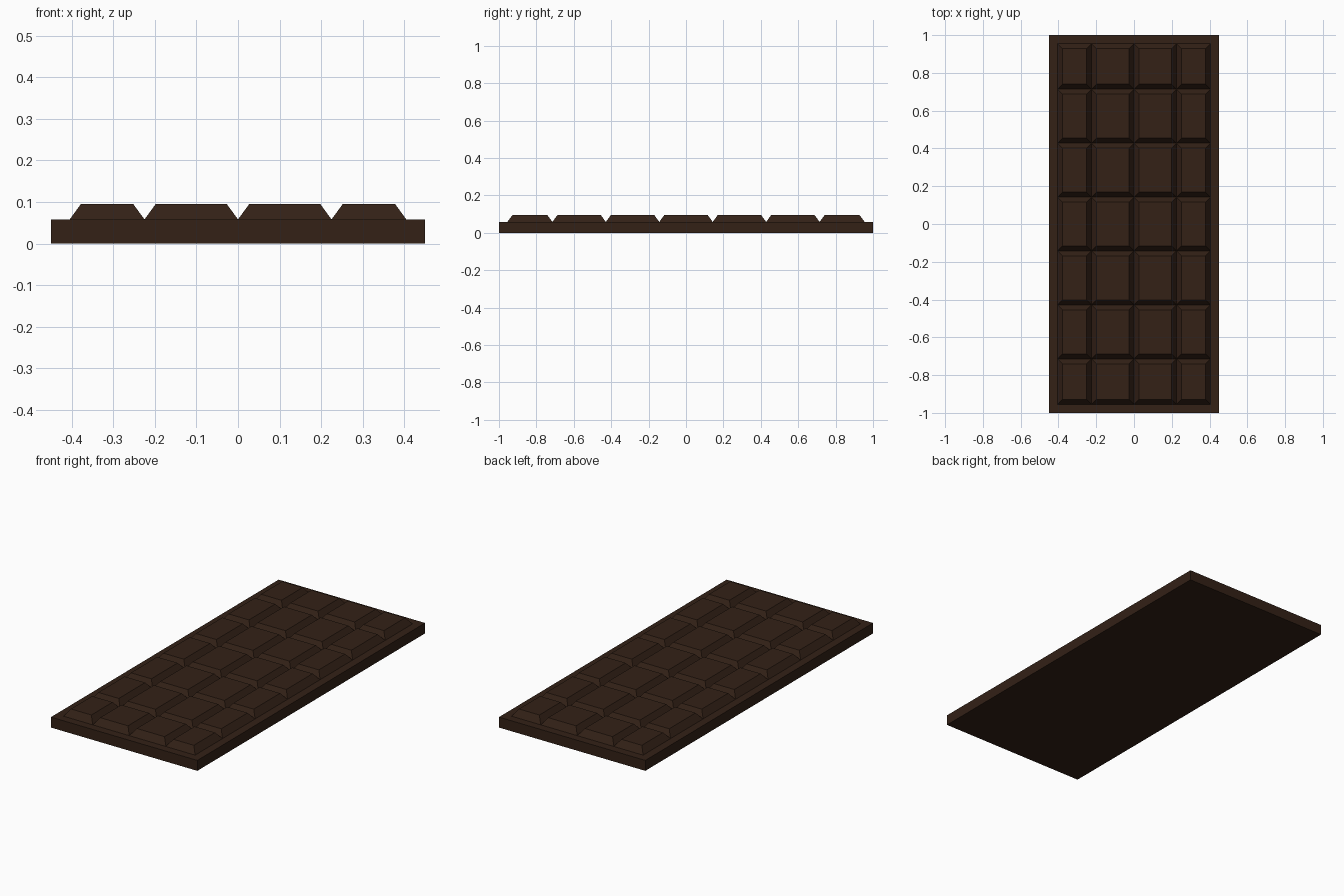
import bpy, bmesh

if "Cube" in bpy.data.objects:
    bpy.data.objects.remove(bpy.data.objects["Cube"])

BASE_TOP, TILE_TOP, SLOPE = 0.058, 0.095, 0.027
X_GROOVES = [-0.405, -0.225, 0, 0.225, 0.405]
Y_GROOVES = [-0.955] + [(2 * i - 5) / 7 for i in range(6)] + [0.955]

chocolate = bpy.data.materials.new("dark_chocolate")
chocolate.diffuse_color = (0.033, 0.015, 0.008, 1)
chocolate.use_nodes = True
chocolate.node_tree.nodes["Principled BSDF"].inputs["Base Color"].default_value = chocolate.diffuse_color


def add_object(name, bm):
    bmesh.ops.recalc_face_normals(bm, faces=bm.faces)
    mesh = bpy.data.meshes.new(name)
    bm.to_mesh(mesh)
    bm.free()
    mesh.materials.append(chocolate)
    obj = bpy.data.objects.new(name, mesh)
    bpy.context.collection.objects.link(obj)


def add_block(bm, x0, x1, y0, y1, z0, z1, inset=0):
    """Box whose top is drawn in by inset on every side."""
    rings = []
    for z, d in ((z0, 0), (z1, inset)):
        corners = ((x0 + d, y0 + d), (x1 - d, y0 + d), (x1 - d, y1 - d), (x0 + d, y1 - d))
        rings.append([bm.verts.new((x, y, z)) for x, y in corners])
    low, high = rings
    bm.faces.new(low[::-1])
    bm.faces.new(high)
    for i in range(4):
        j = (i + 1) % 4
        bm.faces.new((low[i], low[j], high[j], high[i]))


# Flat slab under the squares
bm = bmesh.new()
add_block(bm, -0.45, 0.45, -1, 1, 0, BASE_TOP)
add_object("bar_base", bm)

# Bevelled squares meeting in V-shaped grooves, shorter along the rim
bm = bmesh.new()
for x0, x1 in zip(X_GROOVES, X_GROOVES[1:]):
    for y0, y1 in zip(Y_GROOVES, Y_GROOVES[1:]):
        add_block(bm, x0, x1, y0, y1, BASE_TOP, TILE_TOP, SLOPE)
add_object("chocolate_squares", bm)
